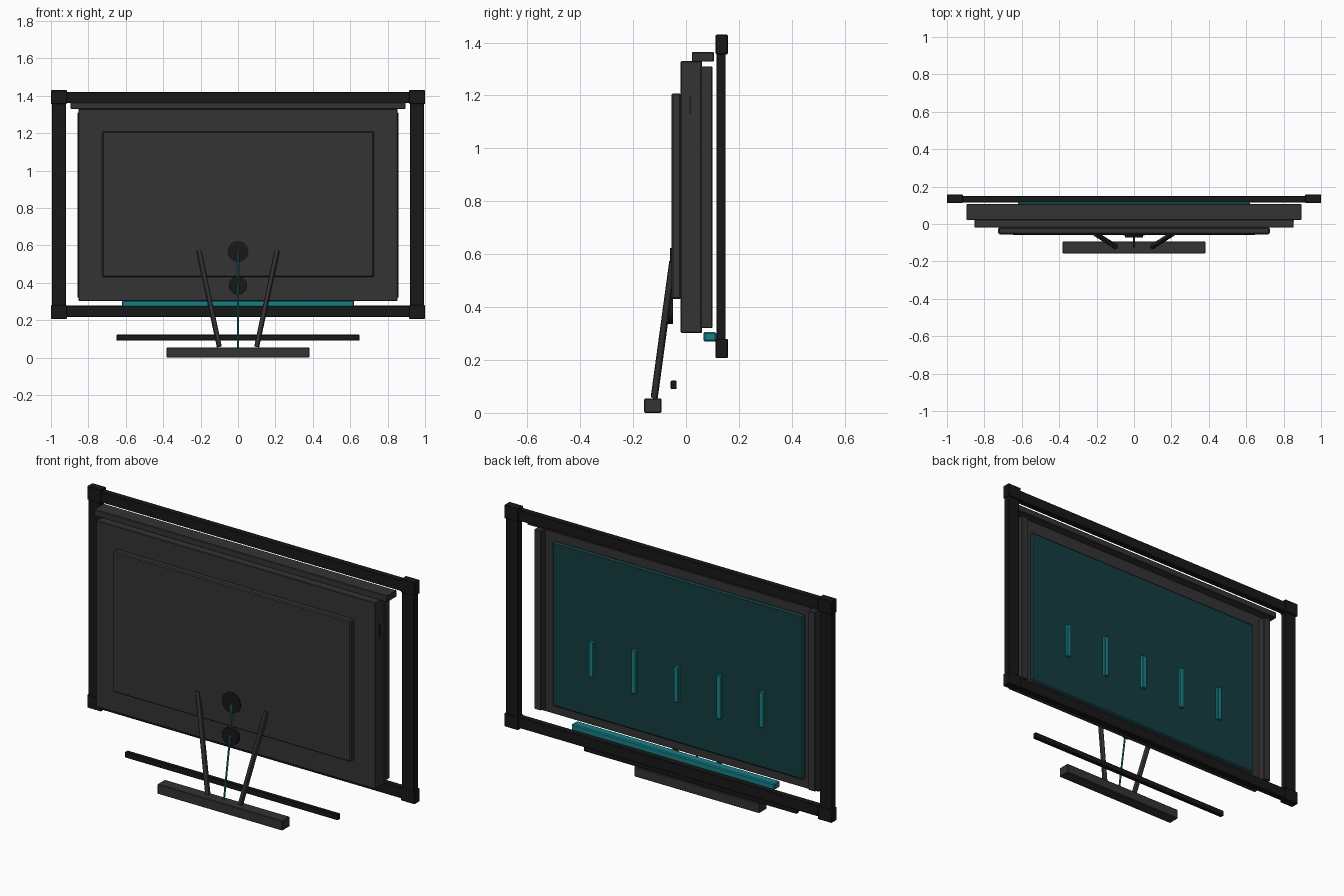
import bpy
from mathutils import Vector

if "Cube" in bpy.data.objects:
    bpy.data.objects.remove(bpy.data.objects["Cube"])


def material(name, rgb):
    m = bpy.data.materials.new(name)
    m.diffuse_color = (*rgb, 1)
    m.use_nodes = True
    m.node_tree.nodes["Principled BSDF"].inputs["Base Color"].default_value = m.diffuse_color
    return m


BLACK = material("black", (0.009, 0.009, 0.01))
GREY = material("dark_grey", (0.033, 0.033, 0.036))
TEAL = material("teal", (0.008, 0.22, 0.24))
DEEP = material("deep_teal", (0.007, 0.045, 0.05))


def box(name, x, y, z, mat, bevel=0.003):
    """Box from (min, max) ranges on each axis."""
    bpy.ops.mesh.primitive_cube_add(size=1, location=[sum(r) / 2 for r in (x, y, z)])
    o = bpy.context.object
    o.name = name
    o.scale = [r[1] - r[0] for r in (x, y, z)]
    bpy.ops.object.transform_apply(location=False, rotation=False, scale=True)
    o.data.materials.append(mat)
    if bevel:
        b = o.modifiers.new("bevel", 'BEVEL')
        b.width = bevel
        b.segments = 1
    return o


def rod(name, a, b, r, mat, sides=12):
    """Cylinder running from point a to point b."""
    a, b = Vector(a), Vector(b)
    bpy.ops.mesh.primitive_cylinder_add(vertices=sides, radius=r, depth=(b - a).length,
                                        location=(a + b) / 2)
    o = bpy.context.object
    o.name = name
    o.rotation_euler = (b - a).to_track_quat('Z', 'Y').to_euler()
    o.data.materials.append(mat)
    bpy.ops.object.shade_smooth_by_angle()
    return o


def side(s, a, b):
    return tuple(sorted((s * a, s * b)))


# Outer frame: posts, rails and corner blocks
for s, tag in ((-1, "left"), (1, "right")):
    box(f"frame_post_{tag}", side(s, 0.92, 0.995), (0.115, 0.15), (0.22, 1.42), BLACK)
    for z0, z1, end in ((0.207, 0.28, "lower"), (1.355, 1.43, "upper")):
        box(f"frame_corner_{end}_{tag}", side(s, 0.915, 1.0), (0.112, 0.158), (z0, z1), BLACK)
box("frame_rail_top", (-0.94, 0.94), (0.115, 0.15), (1.36, 1.42), BLACK)
box("frame_rail_bottom", (-0.94, 0.94), (0.115, 0.15), (0.217, 0.277), BLACK)

# Display housing with raised front screen
box("housing", (-0.852, 0.852), (-0.02, 0.06), (0.302, 1.33), GREY)
box("screen", (-0.726, 0.726), (-0.055, -0.018), (0.43, 1.208), GREY, 0.006)
box("housing_top_cap", (-0.895, 0.895), (0.022, 0.106), (1.328, 1.364), GREY)
box("side_slot", (0.845, 0.856), (0.014, 0.018), (1.13, 1.2), BLACK, 0)

# Rear trim strips
for s, tag in ((-1, "left"), (1, "right")):
    box(f"rear_trim_{tag}", side(s, 0.815, 0.858), (0.055, 0.1), (0.32, 1.31), GREY)

# Rear panel with alternating short and long ribs
box("rear_panel", (-0.767, 0.767), (0.05, 0.072), (0.348, 1.257), DEEP, 0.008)
for i in range(-2, 3):
    h = 0.12 if i % 2 else 0.098
    box(f"rear_rib_{i + 3}", (i * 0.26 - 0.014, i * 0.26 + 0.014), (0.068, 0.088),
        (0.677 - h, 0.677 + h), TEAL)
box("rear_lower_bar", (-0.62, 0.62), (0.066, 0.115), (0.27, 0.305), TEAL, 0.005)

# Stand: base, cross bar and splayed legs
box("base", (-0.382, 0.382), (-0.158, -0.093), (0, 0.054), GREY)
box("cross_bar", (-0.65, 0.65), (-0.058, -0.035), (0.09, 0.122), BLACK)
for s, tag in ((-1, "left"), (1, "right")):
    rod(f"leg_{tag}", (s * 0.1, -0.12, 0.058), (s * 0.21, -0.05, 0.572), 0.0135, GREY)

# Round pivots and the thin cable joining them to the base
rod("upper_pivot", (0, -0.061, 0.567), (0, -0.04, 0.567), 0.056, BLACK, 32)
rod("lower_pivot", (0, -0.071, 0.385), (0, -0.05, 0.385), 0.049, BLACK, 32)
rod("cable_upper", (0, -0.058, 0.56), (0, -0.066, 0.39), 0.005, TEAL, 8)
rod("cable_lower", (0, -0.068, 0.39), (0, -0.122, 0.055), 0.005, TEAL, 8)
